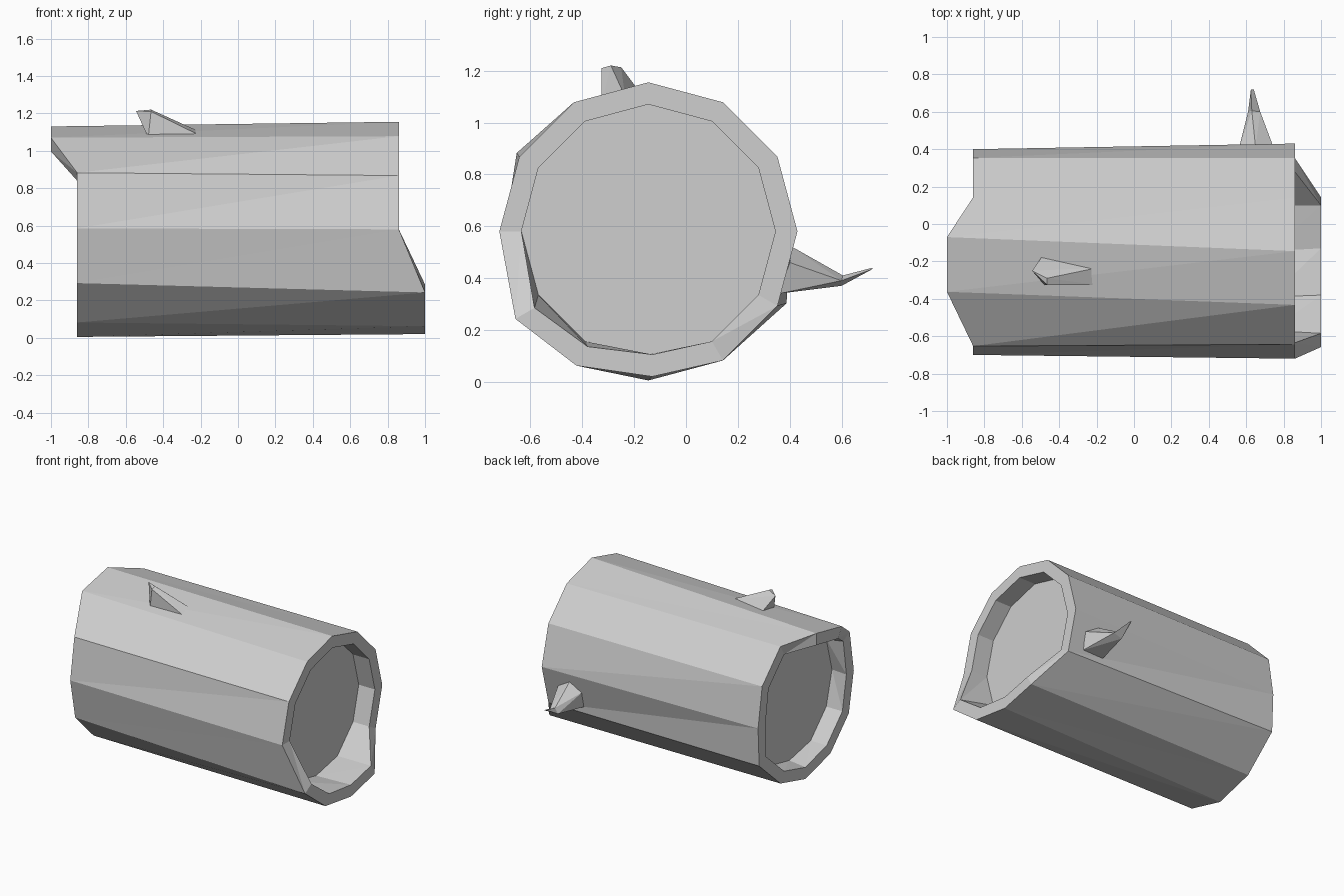
import bpy, bmesh
from math import cos, sin, pi
from mathutils import Vector

old = bpy.data.objects.get("Cube")
if old:
    bpy.data.objects.remove(old)

SIDES = 12
CENTRE_Y, CENTRE_Z = -0.145, 0.58
OUTER, INNER = 0.575, 0.49
BODY_END, LIP_END, RECESS = 0.86, 1.0, 0.73

grey = bpy.data.materials.new("plain_grey")
grey.use_nodes = True
grey.diffuse_color = (0.62, 0.62, 0.62, 1)
shader = next(n for n in grey.node_tree.nodes if n.type == 'BSDF_PRINCIPLED')
shader.inputs["Base Color"].default_value = grey.diffuse_color
shader.inputs["Roughness"].default_value = 0.9


def finish(bm, name):
    """Turn a bmesh into a flat shaded object."""
    bmesh.ops.recalc_face_normals(bm, faces=bm.faces)
    mesh = bpy.data.meshes.new(name)
    bm.to_mesh(mesh)
    bm.free()
    mesh.materials.append(grey)
    obj = bpy.data.objects.new(name, mesh)
    bpy.context.collection.objects.link(obj)
    return obj


def ring(bm, side, radius, lip, nudges, flat_x=None):
    """One loop of the log; lip corners reach further out, nudges make it uneven."""
    verts = []
    for i in range(SIDES):
        a = 2 * pi * i / SIDES
        dy, dz = nudges.get(i, (0, 0))
        x = flat_x or (LIP_END if i in lip else BODY_END)
        verts.append(bm.verts.new((side * x, CENTRE_Y + radius * cos(a) + dy,
                                   CENTRE_Z + radius * sin(a) + dz)))
    return verts


def bridge(bm, a, b):
    """Join two loops with pairs of triangles."""
    for i in range(SIDES):
        j = (i + 1) % SIDES
        bm.faces.new((a[i], a[j], b[i]))
        bm.faces.new((a[j], b[j], b[i]))


# Hollow-ended log with a split lip at each end
ENDS = {
    -1: ((3, 4), {0: (-0.03, 0), 3: (0.075, -0.025), 4: (0.07, -0.008),
                  5: (-0.01, 0.015), 6: (0.02, 0.005), 11: (0.035, 0.01)}),
    1: ((7, 8, 9, 10), {7: (-0.015, -0.05), 8: (0.01, -0.02), 9: (0.015, 0.015)}),
}
bm = bmesh.new()
outer_rings = []
for side, (lip, nudges) in ENDS.items():
    outer = ring(bm, side, OUTER, lip, nudges)
    inner = ring(bm, side, INNER, lip, nudges)
    floor = ring(bm, side, INNER, lip, {9: (0, 0.015)}, RECESS)
    bridge(bm, outer, inner)
    bridge(bm, inner, floor)
    bm.faces.new(floor)
    outer_rings.append(outer)
bridge(bm, *outer_rings)
finish(bm, "log")


def spike(name, *sections):
    """Broken branch: a convex hull between each pair of neighbouring sections."""
    bm = bmesh.new()
    for low, high in zip(sections, sections[1:]):
        verts = [bm.verts.new(Vector(p)) for p in low + high]
        hull = bmesh.ops.convex_hull(bm, input=verts)
        spare = set(hull["geom_interior"]) | set(hull["geom_unused"])
        bmesh.ops.delete(bm, geom=[v for v in spare if isinstance(v, bmesh.types.BMVert)],
                         context='VERTS')
    return finish(bm, name)


# Short snapped branch on top
spike("top_branch",
      [(-0.48, -0.325, 1.07), (-0.2, -0.325, 1.08), (-0.2, -0.235, 1.1), (-0.485, -0.165, 1.1)],
      [(-0.465, -0.325, 1.21), (-0.465, -0.29, 1.22), (-0.545, -0.25, 1.213)])

# Pointed twig on the back
spike("back_branch",
      [(0.56, 0.4, 0.46), (0.65, 0.41, 0.52), (0.75, 0.4, 0.46),
       (0.57, 0.36, 0.34), (0.74, 0.36, 0.34)],
      [(0.63, 0.605, 0.41), (0.675, 0.6, 0.39), (0.61, 0.6, 0.37)],
      [(0.625, 0.72, 0.44), (0.64, 0.72, 0.435)])
